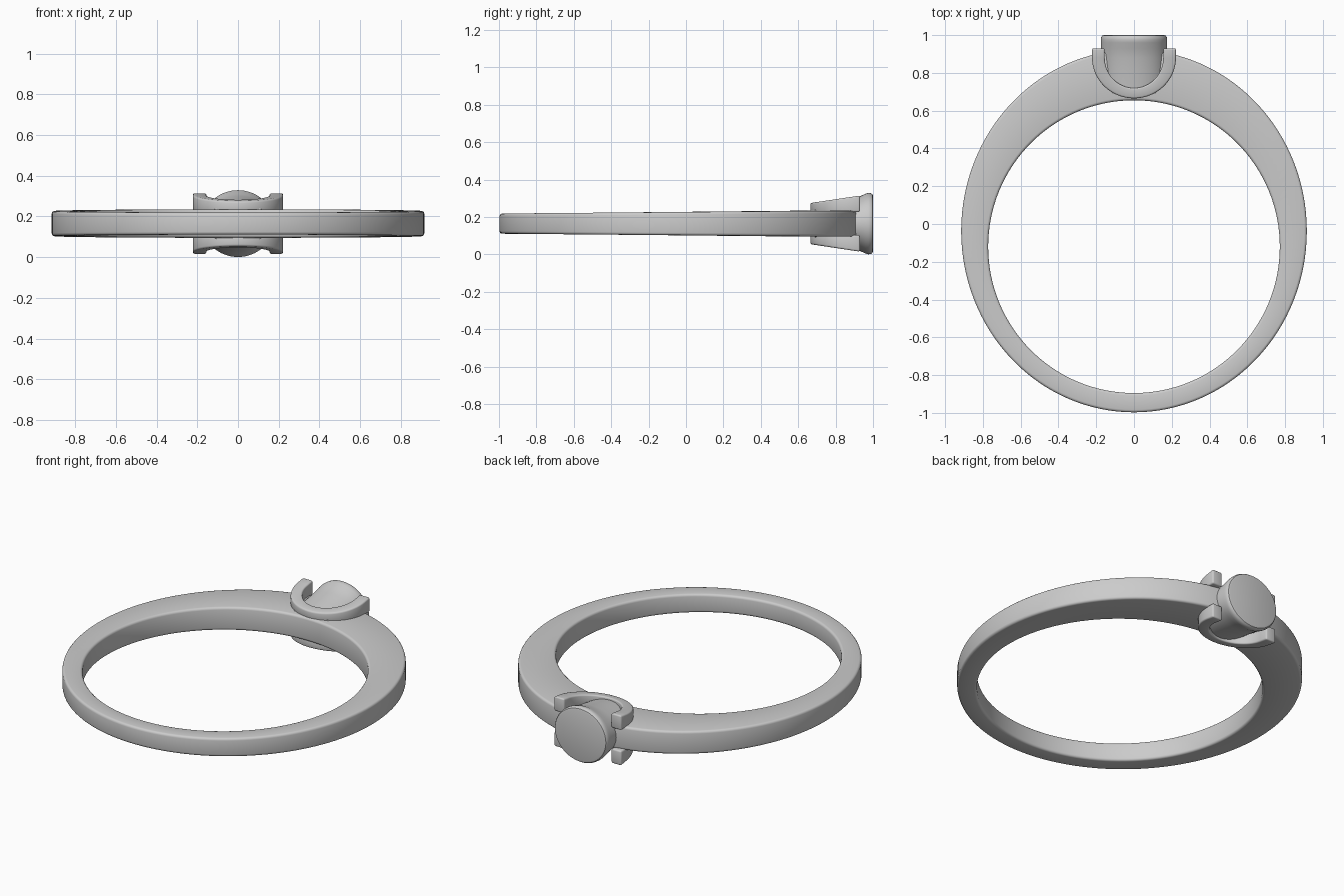
import bpy, bmesh
from math import sin, cos, pi, radians

MID = 0.165  # height of the symmetry plane

cube = bpy.data.objects.get("Cube")
if cube:
    bpy.data.objects.remove(cube, do_unlink=True)

metal = bpy.data.materials.new("grey metal")
metal.use_nodes = True
metal.diffuse_color = (0.6, 0.6, 0.6, 1)
metal.node_tree.nodes["Principled BSDF"].inputs["Base Color"].default_value = (0.6, 0.6, 0.6, 1)


def loft(name, sections, closed, bevel):
    """Skin equal-length closed sections; join the ends or cap them."""
    bm = bmesh.new()
    rings = [[bm.verts.new(p) for p in s] for s in sections]
    n = len(rings[0])
    pairs = list(zip(rings, rings[1:]))
    if closed:
        pairs.append((rings[-1], rings[0]))
    for a, b in pairs:
        for i in range(n):
            j = (i + 1) % n
            bm.faces.new((a[i], a[j], b[j], b[i]))
    if not closed:
        bm.faces.new(rings[0])
        bm.faces.new(rings[-1])
    bmesh.ops.recalc_face_normals(bm, faces=bm.faces)
    mesh = bpy.data.meshes.new(name)
    bm.to_mesh(mesh)
    bm.free()
    mesh.materials.append(metal)
    obj = bpy.data.objects.new(name, mesh)
    bpy.context.collection.objects.link(obj)
    bpy.ops.object.select_all(action="DESELECT")
    obj.select_set(True)
    bpy.context.view_layer.objects.active = obj
    if bevel:
        mod = obj.modifiers.new("Rounded edges", "BEVEL")
        mod.width = bevel
        mod.segments = 3
        mod.limit_method = "ANGLE"
        mod.angle_limit = radians(50)
        bpy.ops.object.modifier_apply(modifier=mod.name)
    bpy.ops.object.shade_smooth_by_angle(angle=radians(35))
    return obj


# Band: off-centre hole, so it is wider and taller toward the setting
band = []
for k in range(128):
    c, s = cos(2 * pi * k / 128), sin(2 * pi * k / 128)
    h = 0.062 + 0.008 * s
    outer = (0.915 * c, -0.037 + 0.96 * s)
    inner = (0.772 * c, -0.12 + 0.775 * s)
    band.append([(*outer, MID - h), (*outer, MID + h), (*inner, MID + h), (*inner, MID - h)])
loft("band", band, True, 0.014)

# Stone: tapering oval body with a flared, rounded back rim
profile = [(0.69, 0.160, 0.100), (0.80, 0.168, 0.118), (0.88, 0.172, 0.133),
           (0.93, 0.174, 0.146), (0.96, 0.175, 0.160), (0.975, 0.175, 0.164),
           (0.988, 0.174, 0.163), (0.997, 0.168, 0.157), (1.0, 0.158, 0.147)]
stone = [[(rx * cos(2 * pi * k / 64), y, MID + rz * sin(2 * pi * k / 64)) for k in range(64)]
         for y, rx, rz in profile]
loft("stone", stone, False, 0)


# U-shaped claws above and below the band
def claw(name, side):
    path = [(-1, 0.93)]
    path += [(cos(pi + pi * k / 32), 0.88 + sin(pi + pi * k / 32)) for k in range(33)]
    path += [(1, 0.93)]
    sections = []
    for u, v in path:
        straight = v == 0.93
        d = 0 if straight else v - 0.88
        section = []
        for rx, ry, top in ((0.222, 0.215, 0), (0.222, 0.215, 1), (0.155, 0.16, 1), (0.155, 0.16, 0)):
            y = 0.93 if straight else 0.88 + ry * d
            h = 0.11 + 0.15 * (y - 0.665) if top else 0.062
            section.append((rx * u, y, MID + side * h))
        sections.append(section)
    loft(name, sections, False, 0.009)


claw("upper_claw", 1)
claw("lower_claw", -1)
